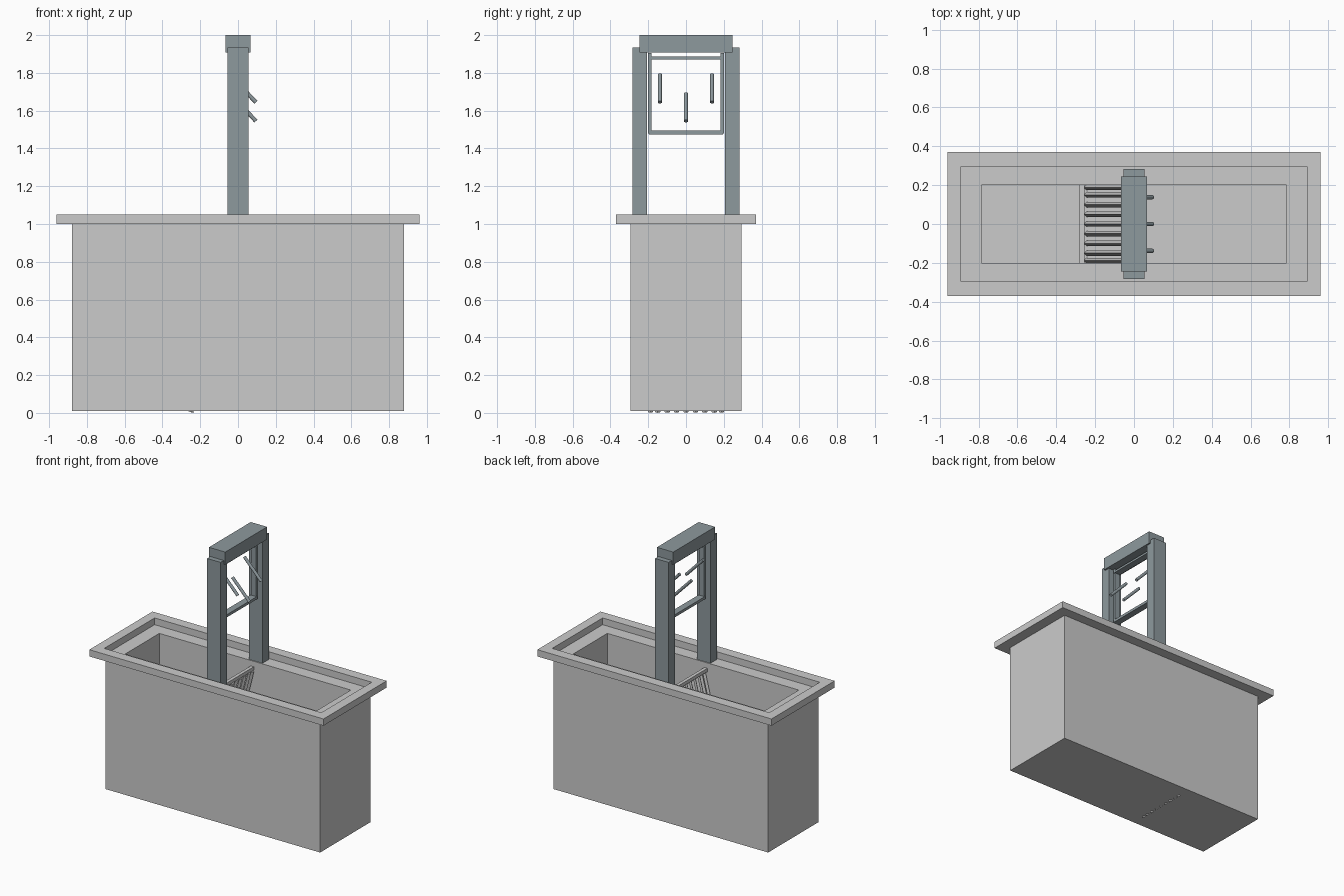
import bpy, bmesh, math
from mathutils import Vector

if "Cube" in bpy.data.objects:
    bpy.data.objects.remove(bpy.data.objects["Cube"])

steel = bpy.data.materials.new("blue_grey_steel")
steel.diffuse_color = (0.27, 0.32, 0.34, 1)
steel.use_nodes = True
steel.node_tree.nodes["Principled BSDF"].inputs["Base Color"].default_value = steel.diffuse_color


def box(name, lo, hi, mat=None):
    """Axis-aligned box from its two corners."""
    lo, hi = Vector(lo), Vector(hi)
    bm = bmesh.new()
    bmesh.ops.create_cube(bm, size=1)
    for v in bm.verts:
        v.co = (lo + hi) / 2 + Vector(a * b for a, b in zip(v.co, hi - lo))
    return finish(name, bm, mat)


def finish(name, bm, mat=None):
    bmesh.ops.recalc_face_normals(bm, faces=bm.faces)
    me = bpy.data.meshes.new(name)
    bm.to_mesh(me)
    bm.free()
    ob = bpy.data.objects.new(name, me)
    bpy.context.collection.objects.link(ob)
    if mat:
        me.materials.append(mat)
    return ob


def rod(name, a, b, radius, sides, mat=None, turn=0):
    """Prism with the given number of sides running from a to b."""
    a, b = Vector(a), Vector(b)
    bm = bmesh.new()
    bmesh.ops.create_cone(bm, cap_ends=True, segments=sides, radius1=radius,
                          radius2=radius, depth=(b - a).length)
    ob = finish(name, bm, mat)
    ob.location = (a + b) / 2
    ob.rotation_euler = (b - a).to_track_quat('Z', 'Y').to_euler()
    return ob


# Tank: nested rectangles (half x, half y, z) from the outer base to the inner floor
rings = [(.88, .295, .01), (.88, .295, 1.0), (.96, .37, 1.0), (.96, .37, 1.05),
         (.89, .295, 1.05), (.89, .295, 1.0), (.785, .2, 1.0), (.785, .2, .03)]
bm = bmesh.new()
loops = [[bm.verts.new((sx * x, sy * y, z))
          for sx, sy in ((-1, -1), (1, -1), (1, 1), (-1, 1))] for x, y, z in rings]
for p, q in zip(loops, loops[1:]):
    for i in range(4):
        j = (i + 1) % 4
        bm.faces.new((p[i], p[j], q[j], q[i]))
bm.faces.new(loops[0])
bm.faces.new(loops[-1])
finish("tank", bm)

# Sloping bar rack inside the tank, with top and bottom rails
for i in range(9):
    y = -.2 + .05 * i
    if abs(y) > .19:
        y *= .94
    rod("rack_bar", (-.25, y, .004), (-.015, y, .93), .014, 4)
box("rack_top_rail", (-.035, -.2, .935), (-.01, .2, .96))
box("rack_bottom_rail", (-.28, -.2, .03), (-.255, .2, .06))

# Upright frame: posts, lintel and inner guide frame
for s in (-1, 1):
    y0, y1 = sorted((s * .207, s * .283))
    box("post", (-.055, y0, 1.0), (.055, y1, 1.935), steel)
    y0, y1 = sorted((s * .182, s * .2))
    box("guide_side", (-.02, y0, 1.48), (.02, y1, 1.905), steel)
box("lintel", (-.067, -.245, 1.907), (.067, .245, 2.0), steel)
box("guide_bottom", (-.025, -.195, 1.475), (.025, .195, 1.495), steel)
box("guide_top", (-.025, -.195, 1.872), (.025, .195, 1.888), steel)

# Slanted pegs
for y, dz in ((-.138, 0), (0, -.1), (.138, 0)):
    rod("peg", (-.045, y, 1.79 + dz), (.095, y, 1.645 + dz), .011, 12, steel)
